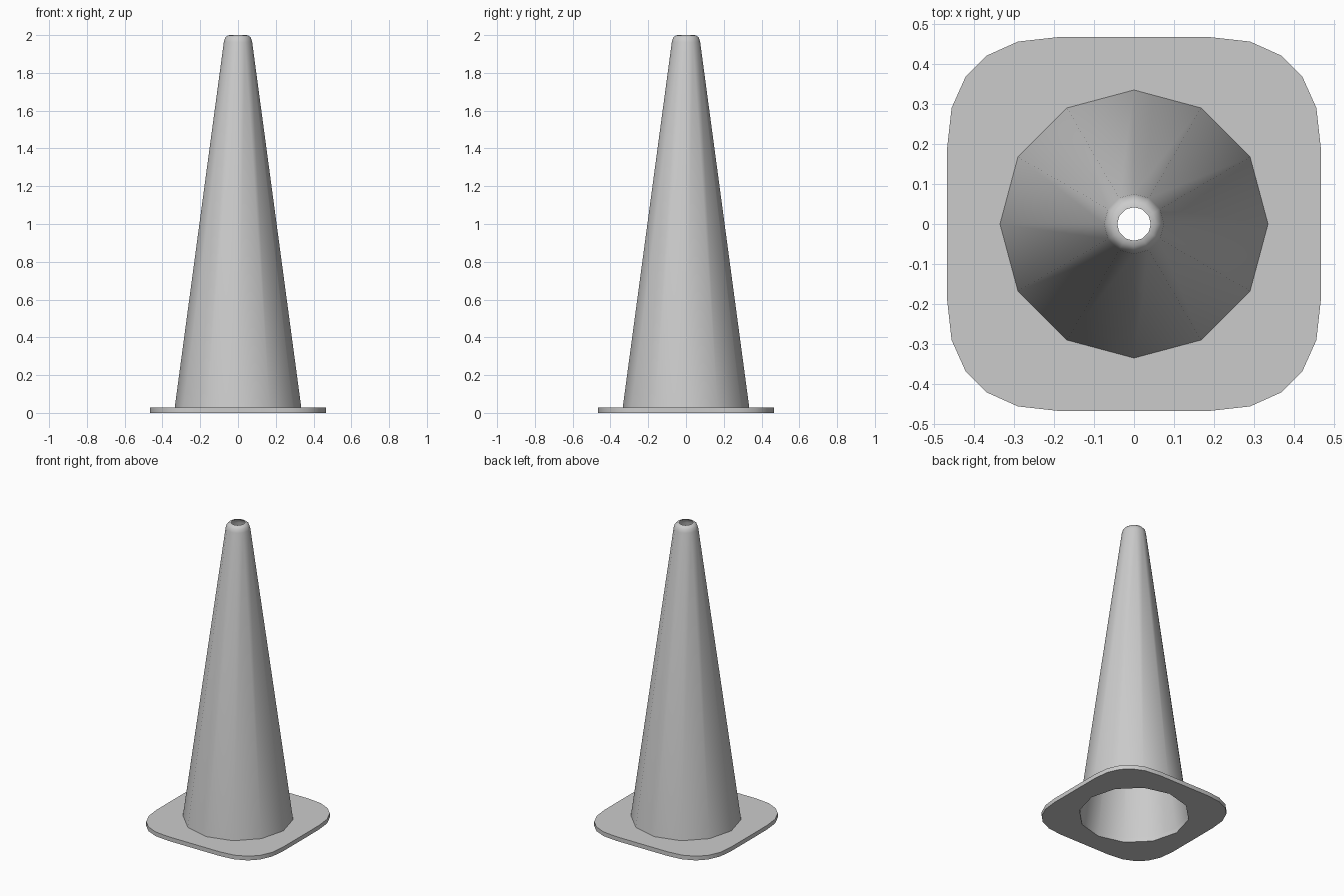
import bpy, bmesh
from math import sin, cos, pi

if "Cube" in bpy.data.objects:
    bpy.data.objects.remove(bpy.data.objects["Cube"])

SIDES = 12
BASE_R, PLATE_H = 0.335, 0.028


def ring(r):
    return [(r * cos(2 * pi * i / SIDES), r * sin(2 * pi * i / SIDES)) for i in range(SIDES)]


def smooth(obj):
    bpy.ops.object.select_all(action='DESELECT')
    obj.select_set(True)
    bpy.context.view_layer.objects.active = obj
    bpy.ops.object.shade_smooth_by_angle(angle=0.7)


# Base plate: rounded square with a 12-sided hole, one corner turned four times
corner = [(0.467, 0.19), (0.456, 0.29), (0.421, 0.368),
          (0.368, 0.421), (0.29, 0.456), (0.19, 0.467)]
outline = []
for k in range(4):
    c, s = round(cos(k * pi / 2)), round(sin(k * pi / 2))
    outline += [(c * x - s * y, s * x + c * y) for x, y in corner]

curve = bpy.data.curves.new("base_plate", 'CURVE')
curve.dimensions = '2D'
curve.fill_mode = 'BOTH'
curve.extrude = PLATE_H / 2
for loop in (outline, ring(BASE_R)):
    spline = curve.splines.new('POLY')
    spline.points.add(len(loop) - 1)
    for p, (x, y) in zip(spline.points, loop):
        p.co = (x, y, 0, 1)
    spline.use_cyclic_u = True
plate = bpy.data.objects.new("base_plate", curve)
plate.location.z = PLATE_H / 2
bpy.context.collection.objects.link(plate)
bpy.context.view_layer.objects.active = plate
plate.select_set(True)
bpy.ops.object.convert(target='MESH')
smooth(bpy.context.view_layer.objects.active)

# Hollow cone: single skin, rounded over at the open top
profile = [(BASE_R, PLATE_H), (0.075, 1.963), (0.068, 1.986), (0.055, 1.998), (0.042, 2.0)]
bm = bmesh.new()
rings = [[bm.verts.new((x, y, z)) for x, y in ring(r)] for r, z in profile]
for a, b in zip(rings, rings[1:]):
    for i in range(SIDES):
        j = (i + 1) % SIDES
        bm.faces.new((a[i], a[j], b[j], b[i]))
mesh = bpy.data.meshes.new("cone_body")
bm.to_mesh(mesh)
bm.free()
cone = bpy.data.objects.new("cone_body", mesh)
bpy.context.collection.objects.link(cone)
smooth(cone)
